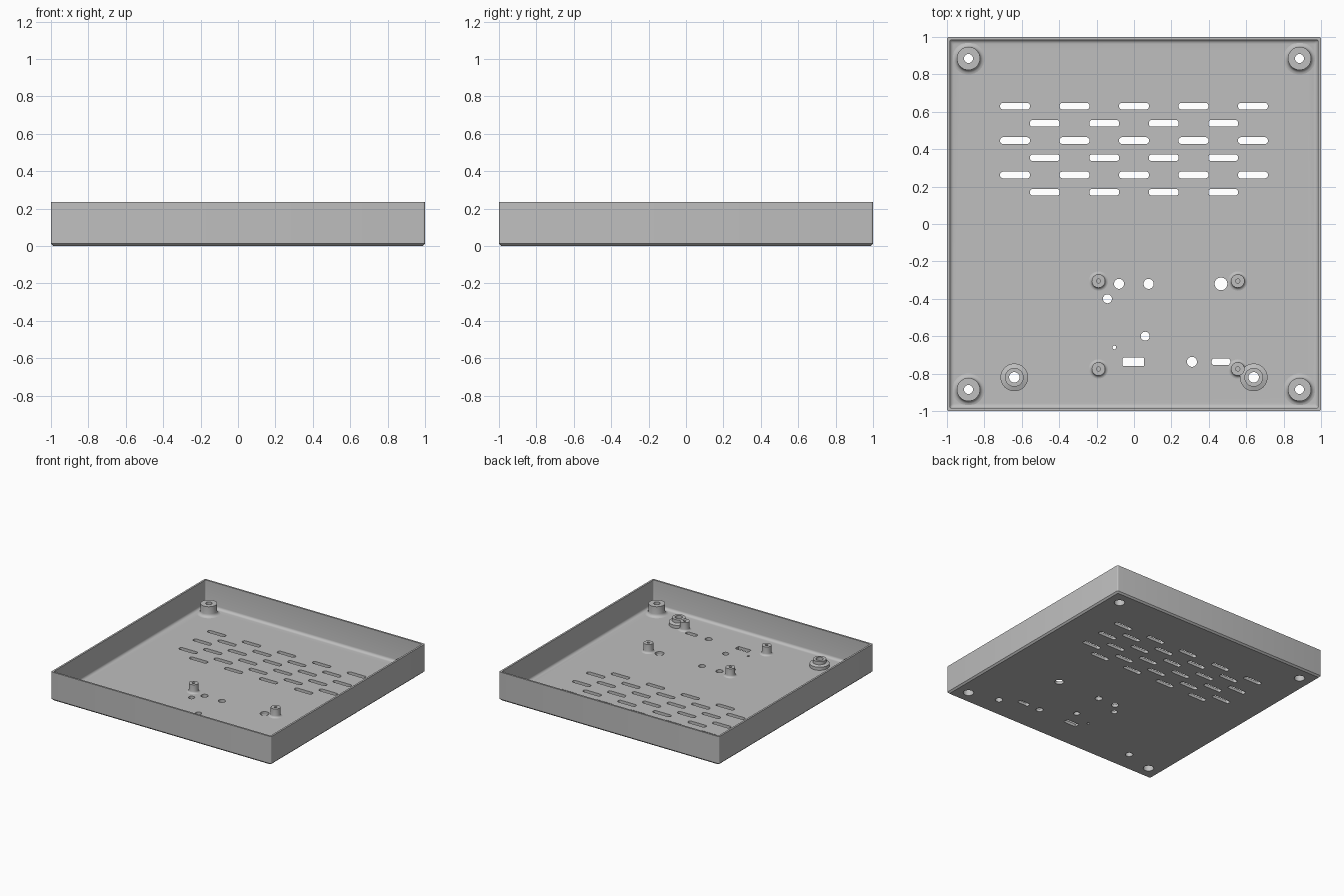
import bpy, bmesh
from math import pi, sin, cos, radians

if "Cube" in bpy.data.objects:
    bpy.data.objects.remove(bpy.data.objects["Cube"], do_unlink=True)

FLOOR = 0.024
TOP = 0.235

grey = bpy.data.materials.new("light_grey_plastic")
grey.use_nodes = True
colour = (0.52, 0.52, 0.52, 1)
grey.diffuse_color = colour
grey.node_tree.nodes["Principled BSDF"].inputs["Base Color"].default_value = colour


def make_object(name, bm):
    bmesh.ops.recalc_face_normals(bm, faces=bm.faces)
    mesh = bpy.data.meshes.new(name)
    bm.to_mesh(mesh)
    bm.free()
    mesh.materials.append(grey)
    obj = bpy.data.objects.new(name, mesh)
    bpy.context.collection.objects.link(obj)
    return obj


def smooth(obj):
    bpy.ops.object.select_all(action="DESELECT")
    obj.select_set(True)
    bpy.context.view_layer.objects.active = obj
    bpy.ops.object.shade_smooth_by_angle(angle=radians(30))


def rounded_rect(x, y, w, h, r, steps):
    """Outline of a rectangle with rounded corners."""
    points = []
    for q, (sx, sy) in enumerate(((1, 1), (-1, 1), (-1, -1), (1, -1))):
        for i in range(steps + 1):
            a = (q + i / steps) * pi / 2
            points.append((x + sx * (w / 2 - r) + r * cos(a),
                           y + sy * (h / 2 - r) + r * sin(a)))
    return points


def bridge(bm, a, b):
    n = len(a)
    for i in range(n):
        j = (i + 1) % n
        bm.faces.new((a[i], a[j], b[j], b[i]))


def stack(bm, outlines):
    """Skin a list of (outline, z) sections and cap both ends."""
    rings = [[bm.verts.new((x, y, z)) for x, y in pts] for pts, z in outlines]
    for a, b in zip(rings, rings[1:]):
        bridge(bm, a, b)
    bm.faces.new(rings[0])
    bm.faces.new(rings[-1])


def lathe(name, x, y, profile, segments=32):
    """Revolve a closed (radius, z) profile; radius 0 becomes a centre point."""
    bm = bmesh.new()
    rings = []
    for r, z in profile:
        rings.append([bm.verts.new((x + r * cos(2 * pi * i / segments),
                                    y + r * sin(2 * pi * i / segments), z))
                      for i in range(segments)])
    for a, b in zip(rings, rings[1:] + rings[:1]):
        bridge(bm, a, b)
    bmesh.ops.remove_doubles(bm, verts=bm.verts, dist=1e-5)
    obj = make_object(name, bm)
    smooth(obj)
    return obj


def flare(r, size, steps=4):
    """Concave fillet where a post meets the floor."""
    return [(r + size * (1 - sin(a)), FLOOR + size * (1 - cos(a)))
            for a in (i / steps * pi / 2 for i in range(steps + 1))]


# Tray shell: chamfered base, thin walls, filleted inner floor
sections = [(0.987, 0), (1, 0.013), (1, TOP), (0.985, TOP)]
sections += [(0.985 - 0.022 * (1 - cos(a)), FLOOR + 0.022 * (1 - sin(a)))
             for a in (i / 5 * pi / 2 for i in range(6))]
bm = bmesh.new()
stack(bm, [(rounded_rect(0, 0, 2 * s, 2 * s, 0.01, 4), z) for s, z in sections])
tray = make_object("tray", bm)

# Openings through the floor
cuts = bmesh.new()


def cut(x, y, w, h, r, steps=8):
    stack(cuts, [(rounded_rect(x, y, w, h, r, steps), z) for z in (-0.05, 0.1)])


def cut_hole(x, y, r):
    cut(x, y, 2 * r, 2 * r, r)


# Staggered ventilation slots
for row in range(6):
    count = 5 - row % 2
    for col in range(count):
        cut((col - (count - 1) / 2) * 0.318, 0.63 - row * 0.092, 0.16, 0.036, 0.016)

# Port and button openings
for x, y, r in ((-0.08, -0.32, 0.027), (0.078, -0.32, 0.027), (0.465, -0.32, 0.034),
                (-0.142, -0.4, 0.024), (0.06, -0.6, 0.024), (-0.105, -0.66, 0.01),
                (0.31, -0.737, 0.027)):
    cut_hole(x, y, r)
cut(-0.003, -0.737, 0.115, 0.045, 0.006)
cut(0.465, -0.737, 0.1, 0.036, 0.014)

# Corner screw bosses, with a wide screw recess underneath
base = FLOOR - 0.002
for sx, side in ((-1, "right"), (1, "left")):
    for sy, end in ((-1, "front"), (1, "back")):
        x, y = sx * 0.885, sy * 0.885
        cut_hole(x, y, 0.04)
        lathe(f"{end}_{side}_screw_boss", x, y,
              [(0.04, base), (0.086, base)] + flare(0.062, 0.024)
              + [(0.062, 0.108), (0.024, 0.108), (0.024, 0.055), (0.04, 0.055)])

    # Stepped collars near the front
    x, y = sx * 0.64, -0.82
    cut_hole(x, y, 0.028)
    lathe(f"{side}_collar", x, y,
          [(0.028, base), (0.074, base), (0.074, 0.05), (0.05, 0.058),
           (0.05, 0.085), (0.028, 0.085)])

# Circuit board standoffs with blind pilot holes
for x, side in ((-0.19, "right"), (0.555, "left")):
    for y, end in ((-0.305, "back"), (-0.775, "front")):
        lathe(f"{end}_{side}_standoff", x, y,
              [(0, base), (0.052, base)] + flare(0.036, 0.016)
              + [(0.036, 0.095), (0.011, 0.095), (0.011, 0.04), (0, 0.04)])

# Cut the openings and bake the result
cutter = make_object("floor_cutter", cuts)
cutter.hide_render = True
boolean = tray.modifiers.new("openings", "BOOLEAN")
boolean.operation = "DIFFERENCE"
boolean.solver = "EXACT"
boolean.object = cutter
bpy.ops.object.select_all(action="DESELECT")
tray.select_set(True)
bpy.context.view_layer.objects.active = tray
bpy.ops.object.modifier_apply(modifier=boolean.name)
bpy.data.objects.remove(cutter, do_unlink=True)
smooth(tray)
